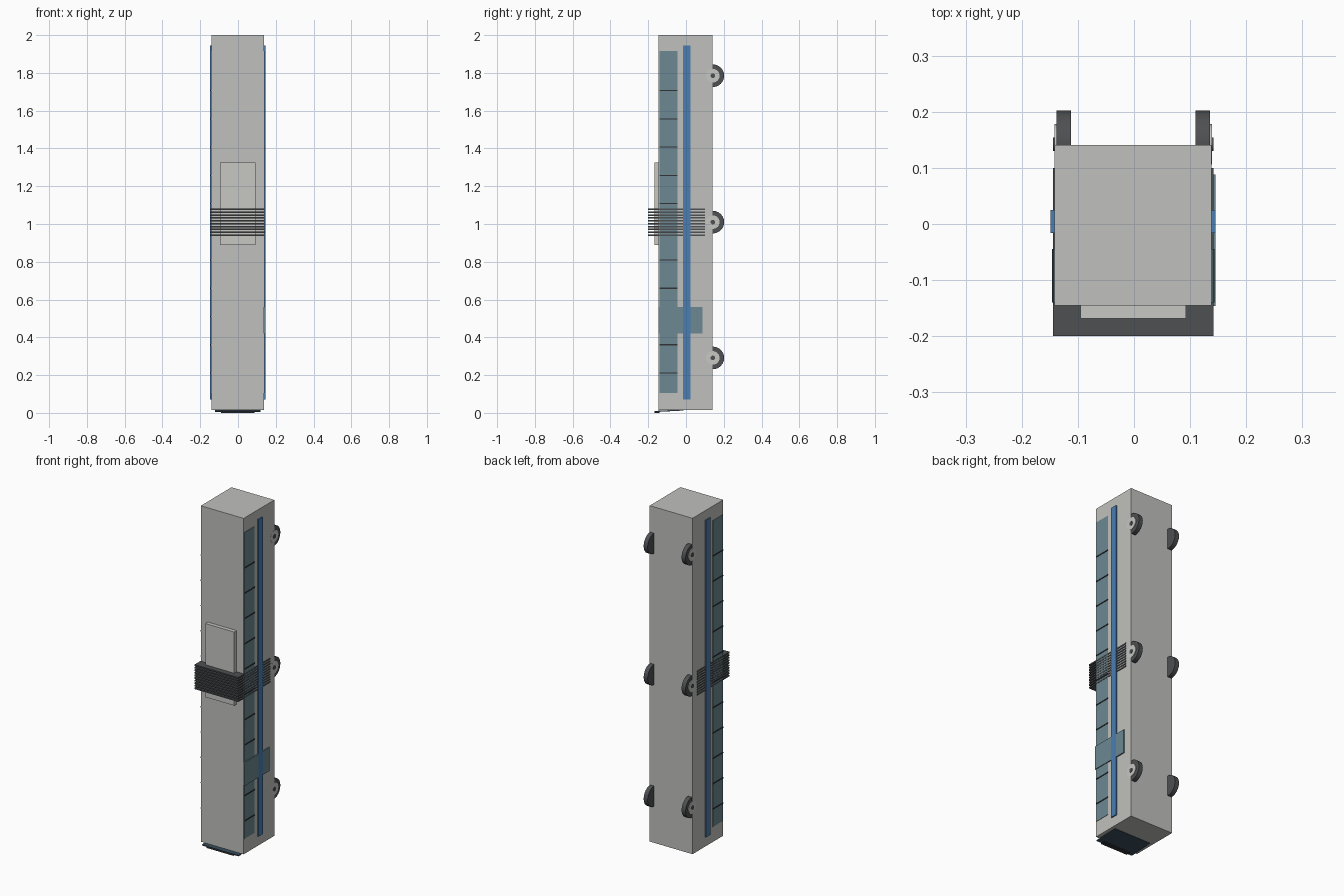
import bpy, math
from mathutils import Matrix

cube = bpy.data.objects.get("Cube")
if cube:
    bpy.data.objects.remove(cube, do_unlink=True)

CX = -0.0015  # middle of the vehicle across its width


def material(name, r, g, b):
    m = bpy.data.materials.new(name)
    m.use_nodes = True
    m.diffuse_color = (r, g, b, 1)
    m.node_tree.nodes["Principled BSDF"].inputs["Base Color"].default_value = (r, g, b, 1)
    return m


PAINT = material("light grey paint", 0.53, 0.53, 0.51)
UNIT = material("pale grey", 0.57, 0.57, 0.55)
GLASS = material("tinted glass", 0.15, 0.25, 0.29)
SCREEN = material("dark windscreen glass", 0.04, 0.075, 0.11)
BLUE = material("blue stripe", 0.07, 0.21, 0.44)
RUBBER = material("dark rubber", 0.075, 0.08, 0.085)
BLACK = material("black trim", 0.03, 0.032, 0.035)


def box(name, x, y, z, mat):
    """Box between the (low, high) limits on each axis, x measured from CX."""
    bpy.ops.mesh.primitive_cube_add(size=1)
    ob = bpy.context.object
    ob.name = name
    centre = Matrix.Translation((CX + sum(x) / 2, sum(y) / 2, sum(z) / 2))
    scale = Matrix.Diagonal((x[1] - x[0], y[1] - y[0], z[1] - z[0], 1))
    ob.data.transform(centre @ scale)
    ob.data.materials.append(mat)
    return ob


def side_box(name, side, outer, y, z, mat, inner=0.135):
    x = sorted((side * inner, side * outer))
    return box(name, x, y, z, mat)


def disc(name, side, inner, outer, radius, z, mat):
    """Round part whose axle runs along x."""
    bpy.ops.mesh.primitive_cylinder_add(
        vertices=24, radius=radius, depth=outer - inner,
        location=(CX + side * (inner + outer) / 2, 0.142, z),
        rotation=(0, math.pi / 2, 0))
    ob = bpy.context.object
    ob.name = name
    ob.data.materials.append(mat)
    bpy.ops.object.shade_smooth_by_angle(angle=math.radians(35))


# Body and roof unit
box("body", (-0.14, 0.14), (-0.145, 0.141), (0.015, 2.0), PAINT)
box("roof_unit", (-0.094, 0.094), (-0.168, -0.14), (0.89, 1.325), UNIT)

# Concertina joint
for i in range(10):
    z = 0.941 + i * 0.0152
    box("bellows_rib", (-0.143, 0.143), (-0.2, 0.1), (z - 0.004, z + 0.004), RUBBER)

# Windows, pillars, stripe and wheels on both sides
for side, label in ((1, "left"), (-1, "right")):
    side_box(label + "_window_band", side, 0.142, (-0.14, -0.045), (0.105, 1.915), GLASS)
    side_box(label + "_stripe", side, 0.147, (-0.016, 0.025), (0.072, 1.945), BLUE)
    for i in range(11):
        z = 0.211 + i * 0.1495
        side_box(label + "_window_pillar", side, 0.145, (-0.14, -0.045),
                 (z - 0.003, z + 0.003), BLACK)
    for z in (0.291, 1.01, 1.785):
        disc(label + "_tyre", side, 0.111, 0.137, 0.06, z, RUBBER)
        disc(label + "_hub", side, 0.13, 0.1405, 0.036, z, UNIT)
        disc(label + "_hub_cap", side, 0.135, 0.143, 0.012, z, RUBBER)

# Door on one side
side_box("door", 1, 0.1465, (-0.146, 0.088), (0.421, 0.56), GLASS)

# Raked windscreen with a sign box at the roof edge
screen = box("windscreen", (-0.12, 0.12), (-0.075, 0.075), (-0.003, 0.003), SCREEN)
screen.data.transform(Matrix.Rotation(math.radians(3), 4, "X"))
screen.location = (0, -0.088, 0.0115)
box("sign_box", (-0.088, 0.088), (-0.166, -0.14), (0.0, 0.01), BLACK)
